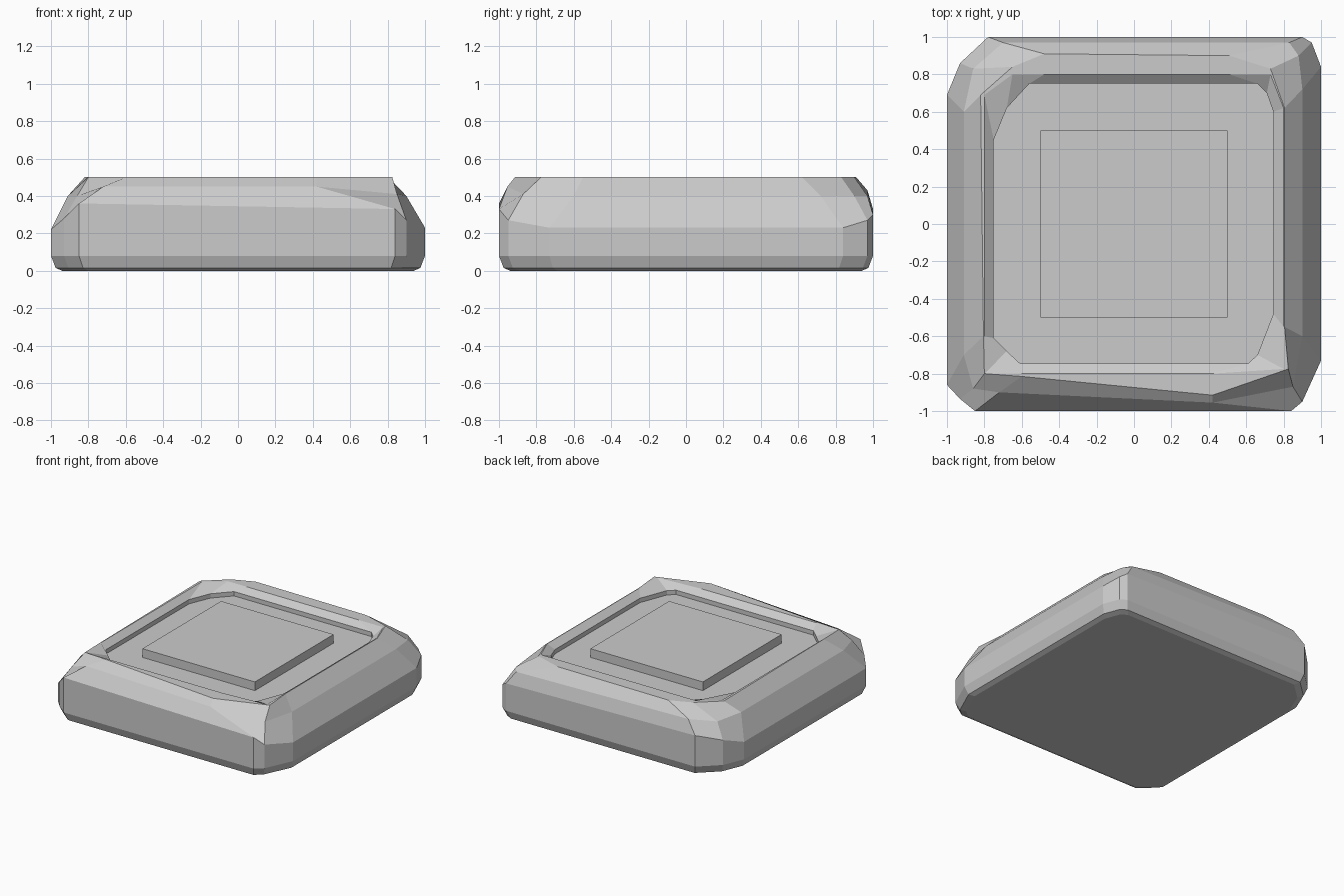
import bpy, bmesh

if "Cube" in bpy.data.objects:
    bpy.data.objects.remove(bpy.data.objects["Cube"])

def make_object(name, bm):
    bmesh.ops.remove_doubles(bm, verts=bm.verts, dist=0.0005)
    bmesh.ops.recalc_face_normals(bm, faces=bm.faces)
    mesh = bpy.data.meshes.new(name)
    bm.to_mesh(mesh)
    bm.free()
    obj = bpy.data.objects.new(name, mesh)
    bpy.context.collection.objects.link(obj)
    return obj

def clamp(v, m):
    return max(-m, min(m, v))

def level(points, z, scale=1.0):
    return [(x * scale, y * scale, z) for x, y in points]

# Chipped outlines: three points per corner, counter-clockwise from front left
outline = [(-1, -.86), (-.93, -.935), (-.85, -1), (.84, -1), (.9, -.95), (1, -.73),
           (1, .84), (.95, .97), (.9, 1), (-.78, 1), (-.93, .86), (-1, .69)]
wall_top = [.22, .28, .36, .33, .27, .23, .23, .27, .30, .33, .28, .22]
chip = [(-.91, -.7, .4), (-.86, -.88, .4), (-.72, -.9, .45),
        (.42, -.955, .45), (.85, -.87, .41), (.9, -.6, .4),
        (.9, .72, .4), (.88, .9, .4), (.83, .97, .4),
        (-.7, .97, .43), (-.86, .83, .4), (-.91, .6, .4)]
rim = [(-.805, -.6), (-.8, -.8), (-.6, -.815), (.42, -.915), (.825, -.775), (.805, -.55),
       (.805, .62), (.73, .83), (.51, .9), (-.48, .91), (-.65, .84), (-.82, .69)]
recess = [(-.75, -.61), (-.68, -.68), (-.61, -.745), (.61, -.745), (.66, -.7), (.745, -.48),
          (.745, .6), (.71, .7), (.66, .75), (-.56, .75), (-.68, .62), (-.75, .45)]

# Stone base: stacked rings from the underside over the rim into the recess
rings = [
    level(outline, 0, .94),
    level(outline, .015, .975),
    level(outline, .08),
    [(x, y, z) for (x, y), z in zip(outline, wall_top)],
    chip,
    level(rim, .5),
    level([(clamp(x, .8), clamp(y, .8)) for x, y in rim], .5),
    level(recess, .46),
    level(recess, .425),
]
bm = bmesh.new()
loops = [[bm.verts.new(p) for p in ring] for ring in rings]
n = len(outline)
for a, b in zip(loops, loops[1:]):
    for i in range(n):
        j = (i + 1) % n
        bm.faces.new((a[i], a[j], b[j], b[i]))
bm.faces.new(loops[0][::-1])
bm.faces.new(loops[-1])
make_object("stone_base", bm)

# Raised square plate in the recess
bm = bmesh.new()
bmesh.ops.create_cube(bm, size=1)
for v in bm.verts:
    v.co.z = .495 if v.co.z > 0 else .42
make_object("raised_plate", bm)
